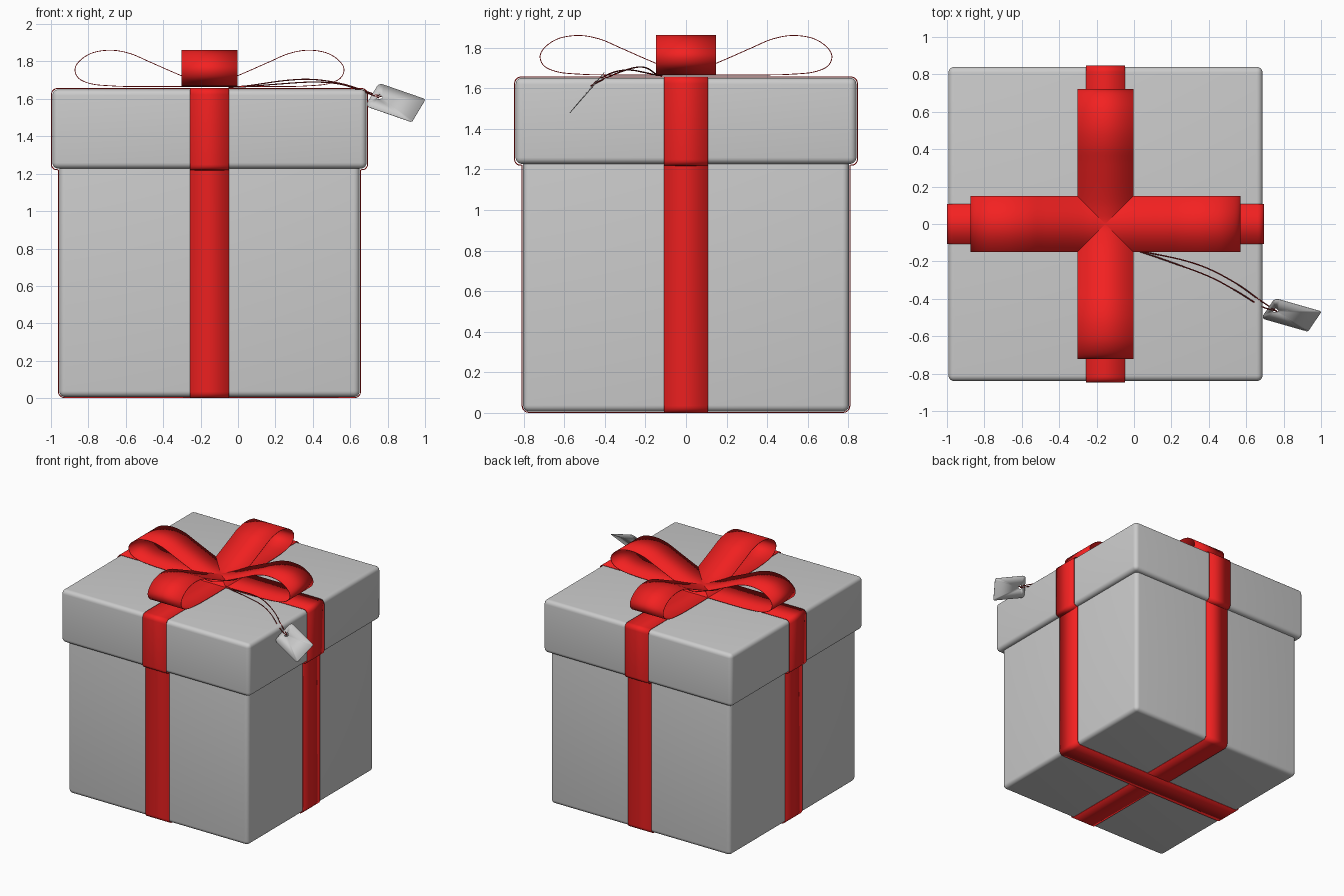
import bpy, bmesh, math
from mathutils import Vector

if "Cube" in bpy.data.objects:
    bpy.data.objects.remove(bpy.data.objects["Cube"])

CX = -0.1525  # box centre in x


def material(name, rgb):
    m = bpy.data.materials.new(name)
    m.diffuse_color = (*rgb, 1)
    m.use_nodes = True
    m.node_tree.nodes["Principled BSDF"].inputs["Base Color"].default_value = m.diffuse_color
    return m


red = material("ribbon_red", (0.9, 0.015, 0.015))
dark = material("string_dark_red", (0.25, 0.01, 0.01))


def smooth(ob, angle=40):
    bpy.ops.object.select_all(action='DESELECT')
    ob.select_set(True)
    bpy.context.view_layer.objects.active = ob
    bpy.ops.object.shade_smooth_by_angle(angle=math.radians(angle))


def add_mesh(name, bm, mat=None):
    bmesh.ops.recalc_face_normals(bm, faces=bm.faces)
    me = bpy.data.meshes.new(name)
    bm.to_mesh(me)
    bm.free()
    ob = bpy.data.objects.new(name, me)
    bpy.context.collection.objects.link(ob)
    if mat:
        me.materials.append(mat)
    smooth(ob)
    return ob


def rounded_box(name, half, z0, z1):
    bm = bmesh.new()
    bmesh.ops.create_cube(bm, size=1)
    for v in bm.verts:
        v.co = (CX + v.co.x * 2 * half, v.co.y * 2 * half, z0 + (v.co.z + 0.5) * (z1 - z0))
    bmesh.ops.bevel(bm, geom=bm.edges[:], offset=0.032, segments=5, profile=0.5, affect='EDGES')
    return add_mesh(name, bm)


def fillet(points, steps=5):
    """Closed polyline of (s, z, radius) with rounded corners."""
    out, n = [], len(points)
    for i, (s, z, r) in enumerate(points):
        p = Vector((s, z))
        a = p + (Vector(points[i - 1][:2]) - p).normalized() * r
        b = p + (Vector(points[(i + 1) % n][:2]) - p).normalized() * r
        c = a + b - p
        a0 = math.atan2(a.y - c.y, a.x - c.x)
        d = math.atan2(b.y - c.y, b.x - c.x) - a0
        d = (d + math.pi) % (2 * math.pi) - math.pi
        out += [(c.x + r * math.cos(a0 + d * k / steps), c.y + r * math.sin(a0 + d * k / steps))
                for k in range(steps + 1)]
    return out


def spline(points, steps=6, closed=False):
    """Catmull-Rom curve through points."""
    P, n, out = [Vector(p) for p in points], len(points), []
    get = (lambda i: P[i % n]) if closed else (lambda i: P[max(0, min(n - 1, i))])
    for i in range(n if closed else n - 1):
        p0, p1, p2, p3 = (get(i + k) for k in (-1, 0, 1, 2))
        for k in range(steps):
            t = k / steps
            out.append(0.5 * (2 * p1 + (p2 - p0) * t + (2 * p0 - 5 * p1 + 4 * p2 - p3) * t**2
                              + (3 * p1 - p0 - 3 * p2 + p3) * t**3))
    return out if closed else out + [P[-1]]


def ribbon(name, profile, width, along_x, thick):
    """Closed strip: profile in (s, z), swept across the width."""
    bm = bmesh.new()
    rows = []
    for s, z in profile:
        rows.append([bm.verts.new((CX + s, w, z) if along_x else (CX + w, s, z))
                     for w in (-width / 2, width / 2)])
    for a, b in zip(rows, rows[1:] + rows[:1]):
        bm.faces.new((a[0], a[1], b[1], b[0]))
    ob = add_mesh(name, bm, red)
    mod = ob.modifiers.new("thickness", 'SOLIDIFY')
    mod.thickness = thick
    mod.offset = -1
    return ob


# Box and lid
rounded_box("box_body", 0.803, 0.006, 1.30)
rounded_box("box_lid", 0.84, 1.227, 1.651)

# Ribbon bands wrapped around box and lid
half = [(0.81, 0, 0.035), (0.81, 1.219, 0.004), (0.8475, 1.219, 0.03), (0.8475, 1.658, 0.035)]
band = fillet(half + [(-s, z, r) for s, z, r in reversed(half)])
ribbon("band_side_to_side", band, 0.215, True, 0.005)
ribbon("band_front_to_back", band, 0.21, False, 0.005)

# Bow: two figure-eight strips crossing at the middle
loop = [(0.07, 1.698), (0.155, 1.728), (0.32, 1.80), (0.42, 1.843), (0.52, 1.862),
        (0.62, 1.85), (0.69, 1.81), (0.721, 1.76), (0.70, 1.708), (0.63, 1.678),
        (0.53, 1.668), (0.40, 1.664)]
bow = ([(0, 1.685)] + loop + [(0, 1.664)] + [(-s, z) for s, z in reversed(loop)])
bow = spline(bow, 5, closed=True)
ribbon("bow_side_loops", bow, 0.297, True, 0.004)
ribbon("bow_front_back_loops", bow, 0.297, False, 0.004)

# Two strings from the bow to the tag
paths = {
    "string_upper": [(-0.05, -0.12, 1.664), (0.05, -0.148, 1.67), (0.25, -0.19, 1.698), (0.40, -0.24, 1.704),
                     (0.55, -0.32, 1.682), (0.67, -0.405, 1.645), (0.765, -0.468, 1.612)],
    "string_lower": [(-0.05, -0.12, 1.662), (0.04, -0.15, 1.665), (0.20, -0.205, 1.678), (0.40, -0.28, 1.69),
                     (0.55, -0.36, 1.678), (0.68, -0.44, 1.635), (0.755, -0.462, 1.605)],
}
for name, pts in paths.items():
    path = spline(pts, 5)
    bm = bmesh.new()
    rings = []
    for i, p in enumerate(path):
        t = (path[min(i + 1, len(path) - 1)] - path[max(i - 1, 0)]).normalized()
        u = t.cross(Vector((0, 0, 1))).normalized()
        v = u.cross(t)
        rings.append([bm.verts.new(p + 0.0035 * (u * math.cos(a) + v * math.sin(a)))
                      for a in (k * math.pi / 3 for k in range(6))])
    for a, b in zip(rings, rings[1:]):
        for k in range(6):
            bm.faces.new((a[k], a[k - 1], b[k - 1], b[k]))
    bm.faces.new(rings[0])
    bm.faces.new(rings[-1])
    add_mesh(name, bm, dark)

# Gift tag: tilted rounded card with a punched hole
corner = Vector((0.7535, -0.397, 1.684))
u = Vector((0.245, -0.07, -0.085)).normalized()
n = u.cross(Vector((-0.065, -0.105, -0.12))).normalized()
v = n.cross(u)
L, W, hole = 0.273, 0.178, (0.043, 0.089)
outline = fillet([(0, 0, 0.025), (L, 0, 0.012), (L, W, 0.012), (0, W, 0.025)], 6)
bm = bmesh.new()
outer, inner = [], []
for x, y in outline:
    a = math.atan2(y - hole[1], x - hole[0])
    hx, hy = hole[0] + 0.017 * math.cos(a), hole[1] + 0.017 * math.sin(a)
    outer.append(bm.verts.new(corner + u * x + v * y))
    inner.append(bm.verts.new(corner + u * hx + v * hy))
for k in range(len(outer)):
    bm.faces.new((outer[k - 1], outer[k], inner[k], inner[k - 1]))
tag = add_mesh("gift_tag", bm)
mod = tag.modifiers.new("thickness", 'SOLIDIFY')
mod.thickness = 0.003
mod.offset = 0
